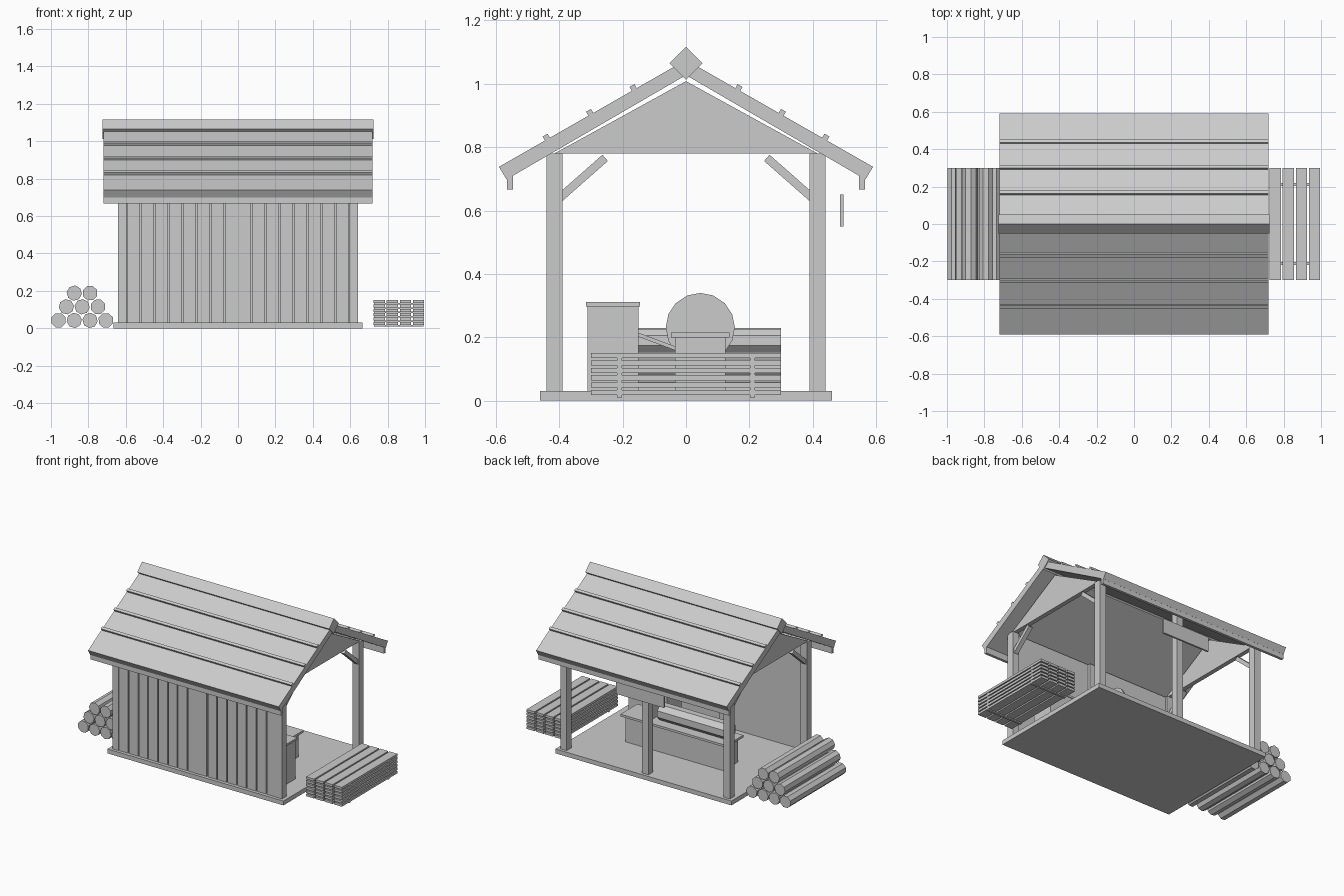
import bpy, math
from mathutils import Matrix, Vector

if "Cube" in bpy.data.objects:
    bpy.data.objects.remove(bpy.data.objects["Cube"])


def mesh(name, verts, faces):
    me = bpy.data.meshes.new(name)
    me.from_pydata(verts, [], faces)
    ob = bpy.data.objects.new(name, me)
    bpy.context.collection.objects.link(ob)
    return ob


def prism_x(name, profile, x0, x1):
    """Extrude a (y, z) outline along x."""
    if sum(a[0] * b[1] - b[0] * a[1] for a, b in zip(profile, profile[1:] + profile[:1])) < 0:
        profile = profile[::-1]
    n = len(profile)
    verts = [(x, y, z) for x in (x0, x1) for y, z in profile]
    faces = [list(range(n))[::-1], list(range(n, 2 * n))]
    faces += [(i, (i + 1) % n, n + (i + 1) % n, n + i) for i in range(n)]
    return mesh(name, verts, faces)


def box(name, x0, x1, y0, y1, z0, z1):
    return prism_x(name, [(y0, z0), (y1, z0), (y1, z1), (y0, z1)], x0, x1)


def disc_profile(y, z, r, n, turn=0.0):
    return [(y + r * math.cos(turn + i * math.tau / n), z + r * math.sin(turn + i * math.tau / n))
            for i in range(n)]


def bar(name, a, b, w, x0, x1):
    """Square-ended bar between two (y, z) points, w thick."""
    a, b = Vector(a), Vector(b)
    d = (b - a).normalized()
    n = Vector((-d.y, d.x)) * w / 2
    return prism_x(name, [tuple(p) for p in (a - n, b - n, b + n, a + n)], x0, x1)


# floor slab
box("floor", -.665, .665, -.46, .46, 0, .03)

# posts, braces
for s in (-1, 1):
    for x in (-.617, 0, .617):
        box("post", x - .024, x + .024, s * .415 - .025, s * .415 + .025, .03, .78)
    for x in (-.617, .617):
        bar("brace", (s * .405, .634), (s * .255, .766), .026, x - .015, x + .015)

# front wall: panel with narrow vertical boards
box("wall_panel", -.62, .62, -.428, -.408, .03, .78)
n = 16
w = 1.19 / n
for i in range(n):
    x = -.595 + i * w
    box("wall_board", x + .004, x + w - .004, -.438, -.426, .03, .78)

# gables
for x in (-.617, .617):
    prism_x("gable", [(-.415, .78), (.415, .78), (0, 1.008)], x - .015, x + .015)

# roof slopes, lap strips and eave boards
slope = math.radians(30)
for s in (-1, 1):
    prism_x("roof_slope", [(s * .59, .738), (0, 1.075), (0, 1.027), (s * .566, .698)], -.72, .72)
    box("eave_board", -.72, .72, s * .555 - .009, s * .555 + .009, .667, .725)
    for y in (.165, .302, .439):
        z = 1.075 - y * .571
        d = Vector((math.cos(slope), -math.sin(slope))) * .009
        bar("roof_strip", (s * (y - d.x), z - d.y + .004), (s * (y + d.x), z + d.y + .004),
            .022, -.72, .72)
prism_x("ridge_beam", disc_profile(0, 1.065, .052, 4), -.725, .725)

# hanging board under the back eave
box("sign_board", -.18, .18, .485, .497, .55, .65)

# saw table with blade and log
box("saw_table", -.37, .37, -.035, .125, .03, .202)
box("saw_table_top", -.4, .4, -.047, .137, .2, .215)
prism_x("saw_blade", disc_profile(.045, .231, .109, 16), .195, .207)
prism_x("table_log", disc_profile(.045, .268, .057, 8, math.pi / 8), -.37, .15)

# workbench and sloping chute
box("workbench", .25, .54, -.31, -.15, .03, .3)
box("workbench_top", .245, .55, -.316, -.145, .298, .312)
bar("chute", (-.155, .21), (-.034, .165), .012, .28, .36)

# stacked planks with spacers
for k in range(6):
    z = .018 + k * .0233
    for j in range(4):
        x = .725 + j * .07
        box("plank", x, x + .06, -.3, .3, z, z + .016)
    for y in (-.21, .21):
        box("spacer", .727, .993, y - .008, y + .008, z - .0075, z + .0005)

# log pile
for row in range(3):
    for i in range(4 - row):
        x, z = -.96 + .0845 * (i + row / 2), .042 + row * .073
        ob = prism_x("log", disc_profile(0, 0, .041, 8, math.pi / 8 + .25 * (i + row)), -.3, .3)
        ob.data.transform(Matrix.Translation((x, 0, z)) @ Matrix.Rotation(math.pi / 2, 4, 'Z'))

# consistent outward normals
import bmesh
for ob in bpy.context.collection.objects:
    bm = bmesh.new()
    bm.from_mesh(ob.data)
    bmesh.ops.recalc_face_normals(bm, faces=bm.faces)
    bm.to_mesh(ob.data)
    bm.free()
